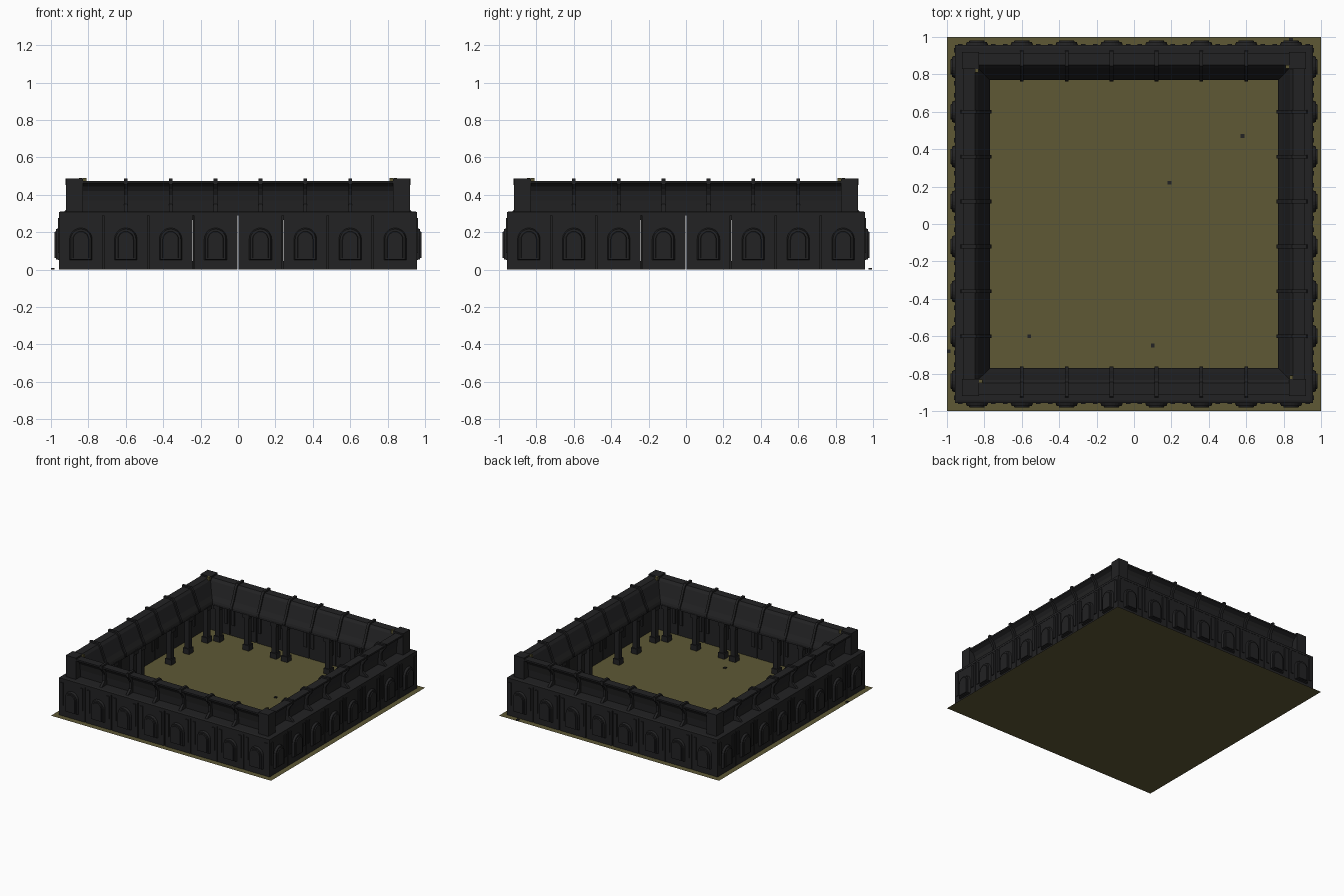
import bpy, bmesh, math
from mathutils import Matrix, Vector

if "Cube" in bpy.data.objects:
    bpy.data.objects.remove(bpy.data.objects["Cube"])


def material(name, rgb):
    m = bpy.data.materials.new(name)
    m.diffuse_color = (*rgb, 1)
    m.use_nodes = True
    m.node_tree.nodes["Principled BSDF"].inputs["Base Color"].default_value = m.diffuse_color
    return m


BLACK = material("charcoal black", (0.016, 0.016, 0.017))
OLIVE = material("olive ground", (0.112, 0.098, 0.036))


def finish(name, bm, mat):
    bmesh.ops.recalc_face_normals(bm, faces=bm.faces)
    me = bpy.data.meshes.new(name)
    bm.to_mesh(me)
    bm.free()
    me.materials.append(mat)
    ob = bpy.data.objects.new(name, me)
    bpy.context.collection.objects.link(ob)
    return ob


def box(bm, x0, x1, y0, y1, z0, z1):
    m = Matrix.Translation(((x0 + x1) / 2, (y0 + y1) / 2, (z0 + z1) / 2))
    bmesh.ops.create_cube(bm, size=1, matrix=m @ Matrix.Diagonal((x1 - x0, y1 - y0, z1 - z0, 1)))


def loft(bm, a, b):
    """Closed solid between two matching outlines."""
    va, vb = [bm.verts.new(p) for p in a], [bm.verts.new(p) for p in b]
    bm.faces.new(va)
    bm.faces.new(vb[::-1])
    n = len(a)
    for i in range(n):
        j = (i + 1) % n
        bm.faces.new((va[i], vb[i], vb[j], va[j]))


def ring(name, profile):
    """Square mitred sweep of a (distance from centre, height) outline."""
    bm = bmesh.new()
    loops = [[bm.verts.new((sx * r, sy * r, z)) for r, z in profile]
             for sx, sy in ((1, 1), (-1, 1), (-1, -1), (1, -1))]
    n = len(profile)
    for k in range(4):
        a, b = loops[k], loops[(k + 1) % 4]
        for i in range(n):
            j = (i + 1) % n
            bm.faces.new((a[i], b[i], b[j], a[j]))
    return finish(name, bm, BLACK)


def four_sides(name, bm, mat=BLACK):
    """Front-side geometry turned onto all four sides."""
    src = list(bm.verts) + list(bm.edges) + list(bm.faces)
    for k in range(1, 4):
        dup = bmesh.ops.duplicate(bm, geom=src)["geom"]
        vs = [g for g in dup if isinstance(g, bmesh.types.BMVert)]
        bmesh.ops.rotate(bm, verts=vs, cent=(0, 0, 0), matrix=Matrix.Rotation(k * math.pi / 2, 3, "Z"))
    return finish(name, bm, mat)


def arch(x, y, w, z0, z1):
    """Round-headed outline on the plane y."""
    r = w / 2
    pts = [(x - r, y, z0), (x + r, y, z0)]
    return pts + [(x + r * math.cos(a), y, z1 - r + r * math.sin(a))
                  for a in [math.pi * i / 10 for i in range(11)]]


# ground sheet
bm = bmesh.new()
bmesh.ops.create_grid(bm, x_segments=1, y_segments=1, size=1)
finish("ground", bm, OLIVE)

# scattered dark specks on the ground
bm = bmesh.new()
for x, y in ((.58, .47), (.19, .22), (-.56, -.6), (.1, -.65), (-.99, -.68), (.84, .985)):
    box(bm, x - .01, x + .01, y - .01, y + .01, .001, .008)
finish("ground_specks", bm, BLACK)

CENTRES = [-.84 + .24 * i for i in range(8)]

# outer wall panels with narrow gaps between them
bm = bmesh.new()
for c in CENTRES:
    box(bm, c - .1165, c + .1165, -.955, -.925, .001, .295)
four_sides("wall_panels", bm)

# upright strips beside each arch, outside and inside
bm = bmesh.new()
for c in CENTRES:
    for s in (-1, 1):
        x = c + s * .088
        box(bm, x - .012, x + .012, -.962, -.915, .09, .275)
four_sides("wall_strips", bm)

# arched bays: tapered surround with a smaller arch on its face
bm = bmesh.new()
for c in CENTRES:
    loft(bm, arch(c, -.95, .125, .05, .225), arch(c, -.972, .108, .055, .217))
    loft(bm, arch(c, -.965, .09, .06, .207), arch(c, -.98, .08, .063, .202))
four_sides("arched_bays", bm)

# flat gallery roof and ledge above the walls
ring("gallery_roof", [(.957, .29), (.957, .308), (.945, .312), (.775, .312), (.775, .29)])

# sloping canopy, hollow at the back under its ridge
canopy = [(.77, .31), (.775, .325), (.795, .36), (.815, .41), (.833, .455), (.85, .475),
          (.915, .475), (.915, .462), (.885, .445), (.87, .42), (.862, .37), (.86, .31)]
ring("canopy", canopy)

# ribs across the canopy
rib = [(.762, .305), (.767, .33), (.787, .366), (.806, .416), (.825, .465), (.845, .488),
       (.922, .488), (.922, .455), (.9, .43), (.885, .4), (.885, .35), (.93, .31)]
bm = bmesh.new()
for c in CENTRES[1:-1]:
    loft(bm, [(c - .01, -r, z) for r, z in rib], [(c + .01, -r, z) for r, z in rib])
four_sides("canopy_ribs", bm)

# corner blocks at the ends of the canopy
bm = bmesh.new()
box(bm, .83, .92, -.92, -.83, .31, .487)
four_sides("corner_blocks", bm)

# small olive caps on the corners
bm = bmesh.new()
box(bm, .832, .85, -.828, -.81, .46, .49)
four_sides("corner_caps", bm, OLIVE)

# gallery columns with feet and capitals
bm = bmesh.new()
for x in (-.735, -.495, -.265, .12, .22, .47, .735):
    box(bm, x - .02, x + .02, -.82, -.78, .04, .27)
    box(bm, x - .028, x + .028, -.828, -.772, .001, .045)
    box(bm, x - .028, x + .028, -.828, -.772, .265, .295)
four_sides("gallery_columns", bm)
